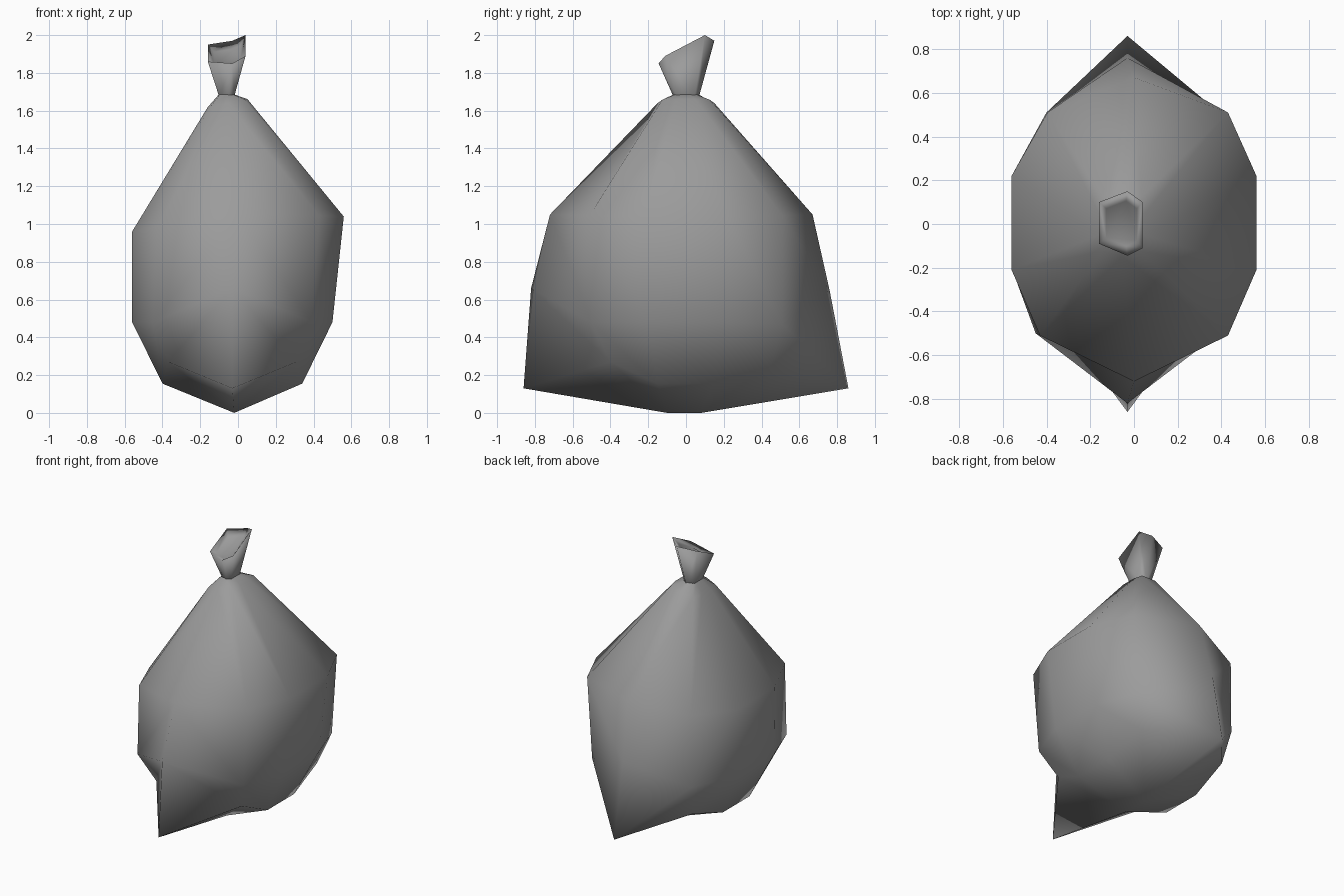
import bpy
import bmesh
from mathutils import Vector

cube = bpy.data.objects.get("Cube")
if cube:
    bpy.data.objects.remove(cube, do_unlink=True)

grey = bpy.data.materials.new("grey_plastic")
grey.use_nodes = True
colour = (0.33, 0.33, 0.33, 1)
grey.diffuse_color = colour
grey.node_tree.nodes["Principled BSDF"].inputs["Base Color"].default_value = colour


def mirrored_ring(half, centre, tilt=0, back_left=1):
    """Complete a front-to-back half outline; tilt raises the +x side,
    back_left narrows the rear corner on the -x side."""
    right = [Vector((centre + x, y, z + tilt * x)) for x, y, z in half]
    left = [Vector((centre - x, y, z - tilt * x)) for x, y, z in half[1:-1]]
    left[-1].x *= back_left
    return right + left[::-1]


def loft(name, rings, cap_end=False):
    """Skin a stack of equal rings, folding the panels alike on both sides."""
    bm = bmesh.new()
    loops = [[bm.verts.new(p) for p in ring] for ring in rings]
    count = len(loops[0])
    for low, high in zip(loops, loops[1:]):
        for i in range(count):
            j = (i + 1) % count
            a, b, c, d = low[i], low[j], high[j], high[i]
            if i < count // 2:
                a, b, c, d = b, c, d, a
            bm.faces.new((a, b, c))
            bm.faces.new((a, c, d))
    if cap_end:
        bm.faces.new(loops[-1])
    bmesh.ops.remove_doubles(bm, verts=bm.verts[:], dist=0.001)
    for face in bm.faces:
        face.smooth = True
    mesh = bpy.data.meshes.new(name)
    bm.to_mesh(mesh)
    bm.free()
    mesh.materials.append(grey)
    obj = bpy.data.objects.new(name, mesh)
    bpy.context.collection.objects.link(obj)


# Bag body: half outlines from the bottom fold up to the gathered shoulder
front_fold, back_fold = (0, -0.1, 0), (0, 0.08, 0)
bottom = [front_fold] * 3 + [back_fold] * 3
corners = [(0, -0.86, 0.13), (0.34, -0.4, 0.27), (0.37, -0.15, 0.155),
           (0.37, 0.15, 0.155), (0.34, 0.45, 0.25), (0, 0.86, 0.13)]
belly = [(0, -0.82, 0.66), (0.42, -0.5, 0.48), (0.53, -0.2, 0.48),
         (0.53, 0.2, 0.48), (0.42, 0.51, 0.47), (0, 0.76, 0.65)]
chest = [(0, -0.72, 1.05), (0.43, -0.51, 1.015), (0.56, -0.21, 1),
         (0.56, 0.22, 1), (0.43, 0.51, 1.015), (0, 0.67, 1.05)]
shoulder = [(0, -0.15, 1.64), (0.09, -0.125, 1.64), (0.105, -0.05, 1.64),
            (0.105, 0.05, 1.64), (0.09, 0.125, 1.64), (0, 0.15, 1.64)]
throat = [(x * 0.4, y * 0.45, 1.685) for x, y, z in shoulder]
loft("bag_body", [
    mirrored_ring(bottom, -0.02),
    mirrored_ring(corners, -0.03),
    mirrored_ring(belly, -0.03, back_left=0.89),
    mirrored_ring(chest, 0, 0.07, back_left=0.92),
    mirrored_ring(shoulder, -0.055, 0.2),
    mirrored_ring(throat, -0.06),
])

# Tied neck: flares from the throat to a slanted rim, then dips inside
rim = [Vector(p) for p in (
    (-0.03, -0.145, 1.85), (0.04, -0.11, 1.89), (0.04, 0.1, 2),
    (-0.03, 0.15, 1.97), (-0.16, 0.1, 1.95), (-0.16, -0.09, 1.86))]
middle = sum(rim, Vector()) / len(rim)
neck = [Vector((-0.06 + (p.x + 0.06) * 0.4, p.y * 0.46, 1.675)) for p in rim]
inside = [middle.lerp(p, 0.7) - Vector((0, 0, 0.03)) for p in rim]
loft("tied_neck", [neck, rim, inside], cap_end=True)
